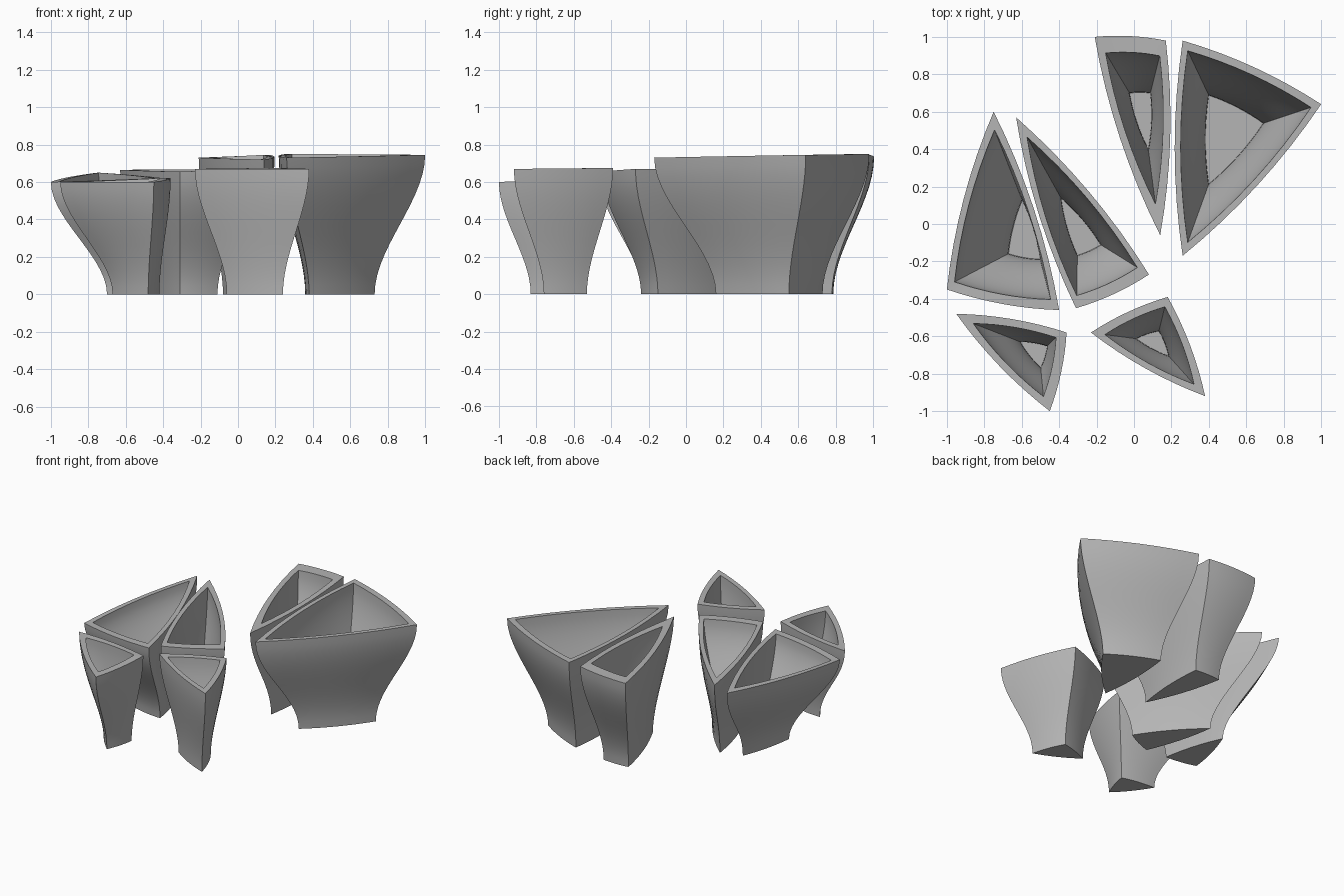
import bpy
import bmesh
from mathutils import Vector

if "Cube" in bpy.data.objects:
    bpy.data.objects.remove(bpy.data.objects["Cube"], do_unlink=True)

SEGMENTS = 8      # divisions along each curved side
LEVELS = 14       # divisions up each wall
BULGE = 0.037     # outward bow of a side, relative to its length
FLOOR = 0.06      # thickness of the bottom

grey = bpy.data.materials.new("plain_grey")
grey.use_nodes = True
grey.diffuse_color = (0.46, 0.46, 0.46, 1)
grey.node_tree.nodes["Principled BSDF"].inputs["Base Color"].default_value = grey.diffuse_color


def bowed_outline(corners):
    """Closed three-sided outline whose sides bow away from the centre."""
    centre = sum(corners, Vector((0, 0, 0))) / len(corners)
    points = []
    for i, start in enumerate(corners):
        end = corners[(i + 1) % len(corners)]
        side = end - start
        normal = Vector((side.y, -side.x, 0)).normalized()
        if normal.dot((start + end) / 2 - centre) < 0:
            normal.negate()
        for step in range(SEGMENTS):
            t = step / SEGMENTS
            bow = 4 * t * (1 - t) * BULGE * side.length
            points.append(start + side * t + normal * bow)
    return points


def shrink(corners, factor):
    centre = sum(corners, Vector((0, 0, 0))) / len(corners)
    return [Vector((*(centre + (c - centre) * factor).xy, c.z)) for c in corners]


def wall_rings(bm, base, rim):
    """Rings of vertices following an S-shaped flare from base to rim."""
    low, high = bowed_outline(base), bowed_outline(rim)
    rings = []
    for level in range(LEVELS + 1):
        t = level / LEVELS
        flare = t * t * (3 - 2 * t)
        ring = []
        for a, b in zip(low, high):
            p = a.lerp(b, flare)
            p.z = a.z + (b.z - a.z) * t
            ring.append(bm.verts.new(p))
        rings.append(ring)
    return rings


def make_vessel(name, rim, base, rim_scale, floor_scale):
    rim = [Vector(c) for c in rim]
    base = [Vector((x, y, 0)) for x, y in base]
    floor = [c + Vector((0, 0, FLOOR)) for c in shrink(base, floor_scale)]
    bm = bmesh.new()
    # outer wall, across the lip, then down the inner wall
    outer = wall_rings(bm, base, rim)
    inner = wall_rings(bm, floor, shrink(rim, rim_scale))
    rings = outer + inner[::-1]
    for lower, upper in zip(rings, rings[1:]):
        for i in range(len(lower)):
            j = (i + 1) % len(lower)
            bm.faces.new((lower[i], lower[j], upper[j], upper[i]))
    bm.faces.new(rings[0])
    bm.faces.new(rings[-1])
    bmesh.ops.recalc_face_normals(bm, faces=bm.faces)
    mesh = bpy.data.meshes.new(name)
    bm.to_mesh(mesh)
    bm.free()
    mesh.materials.append(grey)
    vessel = bpy.data.objects.new(name, mesh)
    bpy.context.collection.objects.link(vessel)
    bpy.ops.object.select_all(action="DESELECT")
    vessel.select_set(True)
    bpy.context.view_layer.objects.active = vessel
    bpy.ops.object.shade_smooth_by_angle()


# name, rim corners, base corners, opening size, floor size
make_vessel("right_outer_vessel",
            [(-.75, .6, .65), (-1, -.35, .6), (-.4, -.46, .62)],
            [(-.6, .2), (-.7, -.19), (-.47, -.23)], .855, .73)
make_vessel("right_inner_vessel",
            [(-.63, .57, .665), (.08, -.27, .67), (-.31, -.45, .655)],
            [(-.45, .25), (-.11, -.15), (-.31, -.24)], .83, .62)
make_vessel("front_right_vessel",
            [(-.95, -.48, .6), (-.36, -.58, .62), (-.45, -1, .6)],
            [(-.67, -.59), (-.42, -.63), (-.48, -.83)], .75, .57)
make_vessel("front_left_vessel",
            [(-.23, -.58, .67), (.18, -.39, .675), (.38, -.92, .67)],
            [(-.06, -.6), (.15, -.53), (.24, -.76)], .78, .57)
make_vessel("back_narrow_vessel",
            [(-.21, 1, .73), (.17, .98, .745), (.14, -.06, .72)],
            [(-.08, .78), (.12, .78), (.1, .24)], .76, .55)
make_vessel("back_left_large_vessel",
            [(.26, .98, .75), (1, .64, .745), (.26, -.17, .73)],
            [(.38, .73), (.73, .55), (.38, .16)], .89, .83)
